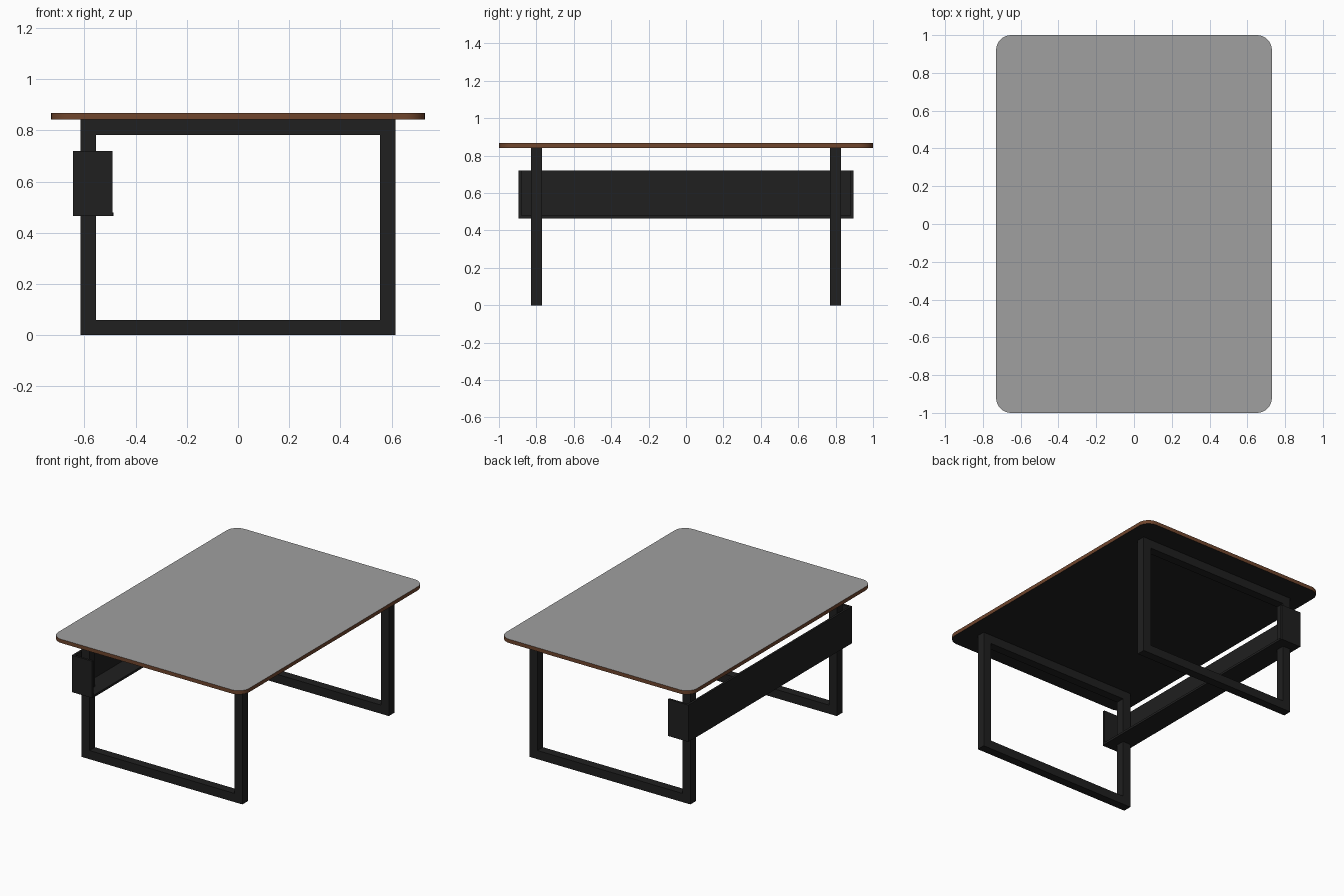
import bpy, bmesh, math

if "Cube" in bpy.data.objects:
    bpy.data.objects.remove(bpy.data.objects["Cube"])


def material(name, rgb):
    m = bpy.data.materials.new(name)
    m.diffuse_color = (*rgb, 1)
    m.use_nodes = True
    m.node_tree.nodes["Principled BSDF"].inputs["Base Color"].default_value = m.diffuse_color
    return m


black = material("black_metal", (0.014, 0.014, 0.014))
wood = material("wood_edge", (0.16, 0.06, 0.026))
grey = material("grey_surface", (0.35, 0.35, 0.35))


def finish(name, bm, mats):
    bmesh.ops.recalc_face_normals(bm, faces=bm.faces)
    me = bpy.data.meshes.new(name)
    bm.to_mesh(me)
    bm.free()
    for m in mats:
        me.materials.append(m)
    ob = bpy.data.objects.new(name, me)
    bpy.context.collection.objects.link(ob)
    return ob


def extrude(bm, faces, vec):
    r = bmesh.ops.extrude_face_region(bm, geom=faces)
    verts = [g for g in r["geom"] if isinstance(g, bmesh.types.BMVert)]
    bmesh.ops.translate(bm, verts=verts, vec=vec)


def box(name, x0, x1, y0, y1, z0, z1):
    bm = bmesh.new()
    f = bm.faces.new([bm.verts.new((x, y, z0)) for x, y in
                      ((x0, y0), (x1, y0), (x1, y1), (x0, y1))])
    extrude(bm, [f], (0, 0, z1 - z0))
    return finish(name, bm, [black])


# Table top: rounded slab with wood edge, grey top and black underside
Z0, Z1, R, SEG = 0.842, 0.868, 0.08, 10
bm = bmesh.new()
outline = []
for k, (sx, sy) in enumerate(((1, 1), (-1, 1), (-1, -1), (1, -1))):
    for i in range(SEG + 1):
        a = math.pi / 2 * (k + i / SEG)
        outline.append(bm.verts.new((sx * (0.73 - R) + R * math.cos(a),
                                     sy * (1.0 - R) + R * math.sin(a), Z0)))
extrude(bm, [bm.faces.new(outline)], (0, 0, Z1 - Z0))
bmesh.ops.recalc_face_normals(bm, faces=bm.faces)
for f in bm.faces:
    f.material_index = 1 if f.normal.z > 0.5 else 2 if f.normal.z < -0.5 else 0
top = finish("table_top", bm, [wood, grey, black])
bpy.context.view_layer.objects.active = top
top.select_set(True)
bpy.ops.object.shade_smooth_by_angle(angle=math.radians(30))
top.select_set(False)

# Leg frames: mitred rectangular loops of square tube
W, H, T = 0.615, Z0, 0.06
for name, y in (("front_leg_frame", -0.80), ("back_leg_frame", 0.80)):
    bm = bmesh.new()
    rings = [[bm.verts.new((x, y - T / 2, z)) for x, z in
              ((-W + d, d), (W - d, d), (W - d, H - d), (-W + d, H - d))]
             for d in (0, T)]
    o, n = rings
    faces = [bm.faces.new((o[i], o[(i + 1) % 4], n[(i + 1) % 4], n[i]))
             for i in range(4)]
    extrude(bm, faces, (0, T, 0))
    finish(name, bm, [black])

# Side cable tray: outer panel, floor and two end plates, open inward
XO, XI, Y, B, TT, P = -0.645, -0.49, 0.895, 0.465, 0.72, 0.015
box("tray_panel", XO, XO + P, -Y, Y, B, TT)
box("tray_floor", XO + P, XI + 0.003, -Y + P, Y - P, B, B + P)
box("tray_front_end", XO + P, XI, -Y, -Y + P, B, TT)
box("tray_back_end", XO + P, XI, Y - P, Y, B, TT)
